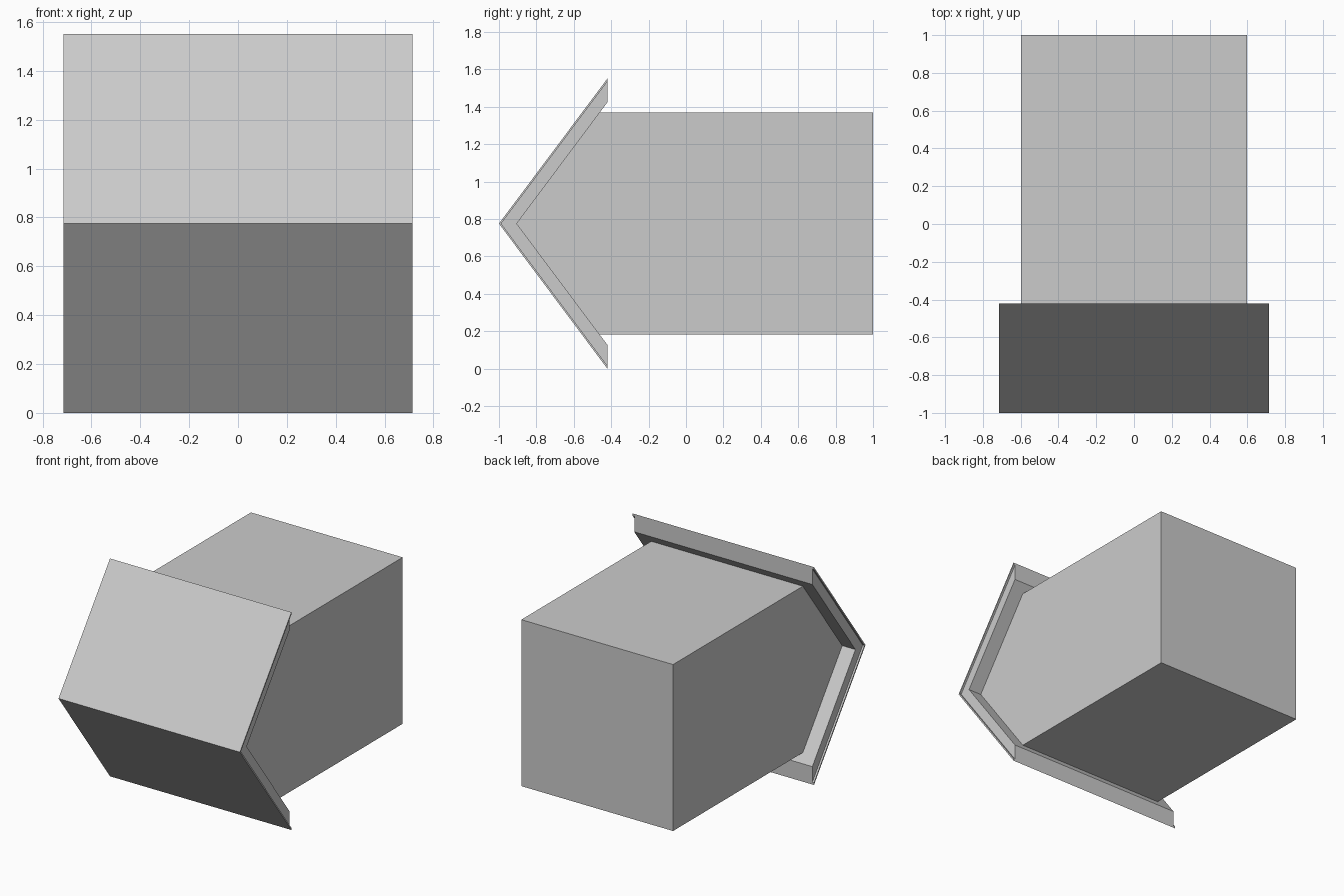
import bpy, bmesh

if "Cube" in bpy.data.objects:
    bpy.data.objects.remove(bpy.data.objects["Cube"])

MID = 0.775      # height of the ridge line
SLOPE = 1.338    # height gained per unit of depth on the roof
EAVE = -0.42     # depth where the roof ends


def prism(name, profile, half_width):
    """Extrude a closed (y, z) profile along x, centred on x = 0."""
    bm = bmesh.new()
    face = bm.faces.new([bm.verts.new((-half_width, y, z)) for y, z in profile])
    out = bmesh.ops.extrude_face_region(bm, geom=[face])
    moved = [v for v in out["geom"] if isinstance(v, bmesh.types.BMVert)]
    bmesh.ops.translate(bm, verts=moved, vec=(2 * half_width, 0, 0))
    bmesh.ops.recalc_face_normals(bm, faces=bm.faces)
    mesh = bpy.data.meshes.new(name)
    bm.to_mesh(mesh)
    bm.free()
    obj = bpy.data.objects.new(name, mesh)
    bpy.context.collection.objects.link(obj)
    return obj


def chevron(name, outer, inner, half_width):
    """V-shaped roof layer between two ridge depths."""
    ho, hi = (EAVE - outer) * SLOPE, (EAVE - inner) * SLOPE
    return prism(name, [(EAVE, MID + ho), (outer, MID), (EAVE, MID - ho),
                        (EAVE, MID - hi), (inner, MID), (EAVE, MID + hi)], half_width)


# House body lying on its back, gable towards the front
half = 0.593
ridge = -0.905
eave = ridge + half / SLOPE
prism("house_body", [(1, MID + half), (eave, MID + half), (ridge, MID),
                     (eave, MID - half), (1, MID - half)], 0.598)

# Thick roof boards and the thin, slightly wider covering
chevron("roof_boards", -0.988, ridge, 0.702)
chevron("roof_covering", -1.0, -0.988, 0.715)
